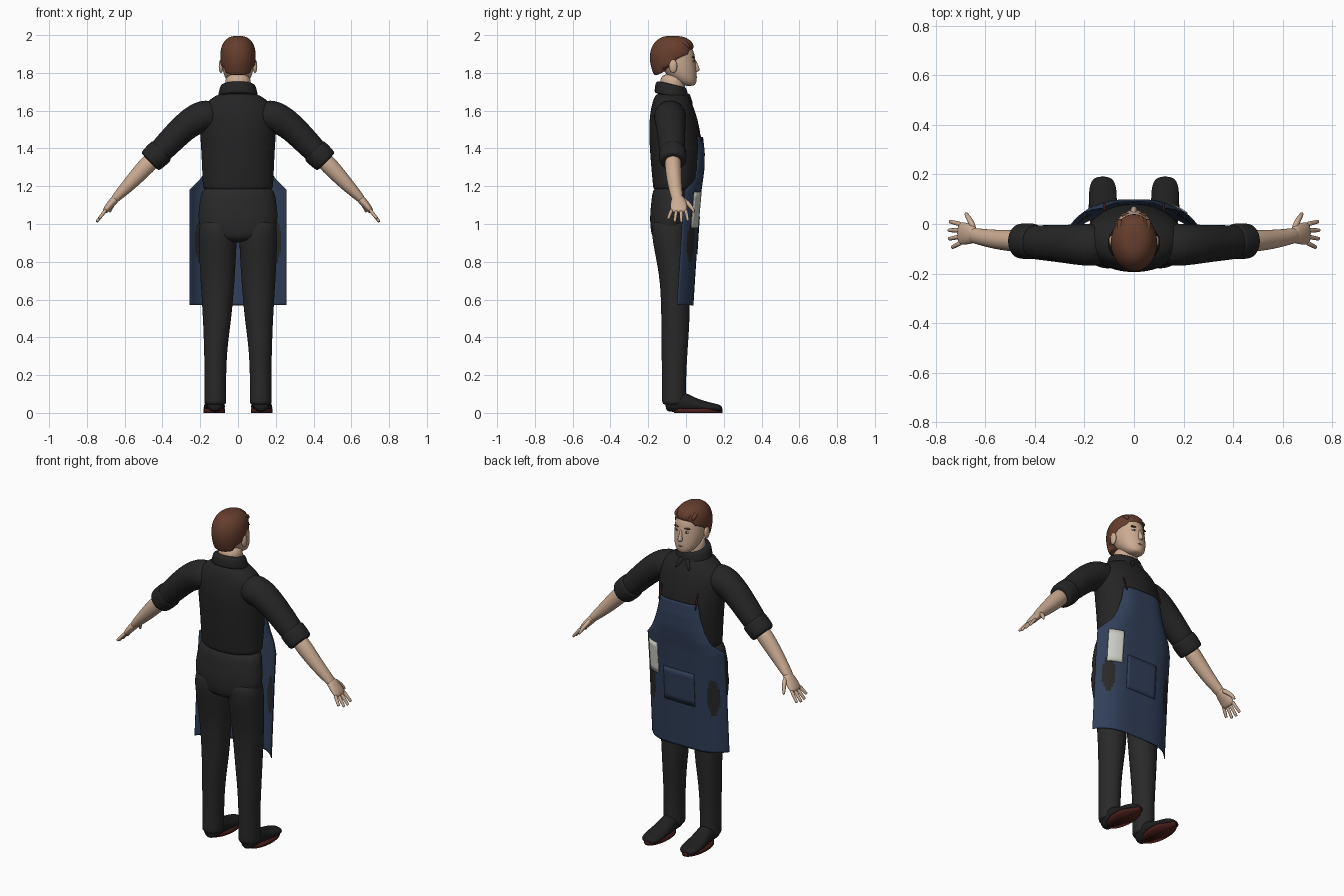
import bpy, bmesh, math
from mathutils import Vector

cube = bpy.data.objects.get("Cube")
if cube:
    bpy.data.objects.remove(cube, do_unlink=True)


def material(name, *rgb):
    m = bpy.data.materials.new(name)
    m.use_nodes = True
    m.diffuse_color = (*rgb, 1)
    bsdf = m.node_tree.nodes["Principled BSDF"]
    bsdf.inputs["Base Color"].default_value = (*rgb, 1)
    bsdf.inputs["Roughness"].default_value = 0.8
    return m


SHIRT = material("black shirt", .018, .018, .018)
TROUSERS = material("charcoal trousers", .022, .022, .022)
SHOE = material("black leather", .014, .014, .014)
MAROON = material("maroon", .07, .014, .011)
SKIN = material("skin", .60, .41, .29)
HAIR = material("brown hair", .13, .047, .026)
NAVY = material("navy cloth", .03, .05, .10)
PAPER = material("pale paper", .62, .64, .58)
WHITE = material("eye white", .6, .56, .5)
LIPS = material("lips", .40, .21, .15)


def finish(name, bm, mats, mirror=False, level=0):
    bmesh.ops.recalc_face_normals(bm, faces=bm.faces)
    mesh = bpy.data.meshes.new(name)
    bm.to_mesh(mesh)
    bm.free()
    ob = bpy.data.objects.new(name, mesh)
    bpy.context.collection.objects.link(ob)
    for m in mats:
        mesh.materials.append(m)
    mesh.shade_smooth()
    if mirror:
        ob.modifiers.new("Mirror", "MIRROR").use_mirror_merge = False
    if level:
        mod = ob.modifiers.new("Smooth", "SUBSURF")
        mod.levels = mod.render_levels = level
    return ob


def loft(name, sections, mat, side=(0, 1, 0), flat=None, mirror=False, n=16, level=2):
    """Skin elliptical rings (x, y, z, radius along side, other radius)."""
    bm = bmesh.new()
    side = Vector(side)
    mids = [Vector(s[:3]) for s in sections]
    rings = []
    for i, s in enumerate(sections):
        t = Vector(flat) if flat else mids[min(i + 1, len(mids) - 1)] - mids[max(i - 1, 0)]
        v = t.cross(side).normalized()
        u = v.cross(t).normalized()
        ring = []
        for k in range(n):
            a = math.tau * k / n
            ring.append(bm.verts.new(mids[i] + 1.025 * (u * s[3] * math.cos(a) + v * s[4] * math.sin(a))))
        rings.append(ring)
    for a, b in zip(rings, rings[1:]):
        for k in range(n):
            j = (k + 1) % n
            bm.faces.new((a[k], a[j], b[j], b[k]))
    bm.faces.new(rings[0])
    bm.faces.new(rings[-1])
    return finish(name, bm, [mat], mirror, level)


def tower(name, rows, mat, **kw):
    """Stack level rings given as (z, half width, back y, front y, centre x)."""
    secs = [((r[4] if len(r) > 4 else 0), (r[2] + r[3]) / 2, r[0], r[1], (r[3] - r[2]) / 2) for r in rows]
    return loft(name, secs, mat, side=(1, 0, 0), flat=(0, 0, 1), **kw)


def blob(name, loc, radii, mat, mirror=False):
    bm = bmesh.new()
    bmesh.ops.create_uvsphere(bm, u_segments=16, v_segments=10, radius=1)
    for v in bm.verts:
        v.co = Vector(loc) + v.co * Vector(radii)
    return finish(name, bm, [mat], mirror)


# Trousers
tower("trouser_hips", [(.90, .14, -.17, 0), (.96, .20, -.187, .01), (1.04, .213, -.192, .02),
                       (1.13, .20, -.182, .03), (1.22, .187, -.172, .045)], TROUSERS)
tower("trouser_legs", [(.04, .058, -.125, 0, .12), (.06, .058, -.127, 0, .12), (.2, .056, -.127, 0, .12),
                       (.36, .062, -.13, .01, .118), (.5, .075, -.13, .02, .11), (.7, .09, -.135, .02, .108),
                       (.85, .098, -.165, .02, .108), (.96, .102, -.185, .015, .107),
                       (1.04, .09, -.17, 0, .105)], TROUSERS, mirror=True)

# Shoes
loft("shoes", [(.122, -.11, .045, .03, .035), (.122, -.08, .055, .048, .05), (.122, -.01, .06, .047, .055),
               (.124, .05, .04, .053, .037), (.126, .12, .03, .058, .027), (.126, .17, .025, .05, .021),
               (.126, .192, .022, .028, .014)], SHOE, side=(1, 0, 0), flat=(0, 1, 0), mirror=True)
loft("shoe_soles", [(.126, .065, z, .056, .125) for z in (0, .022)], MAROON,
     side=(1, 0, 0), flat=(0, 0, 1), mirror=True, n=32, level=0)

# Shirt body, sleeves and collar
tower("shirt_body", [(1.17, .183, -.172, .05), (1.2, .186, -.174, .06), (1.3, .19, -.184, .078),
                     (1.42, .196, -.193, .085), (1.52, .204, -.196, .07), (1.61, .20, -.187, .045),
                     (1.66, .15, -.172, .02), (1.70, .085, -.155, 0)], SHIRT)
loft("sleeves", [(.1, -.085, 1.58, .085, .08), (.2, -.085, 1.573, .085, .086), (.285, -.08, 1.515, .076, .074),
                 (.38, -.075, 1.415, .07, .068), (.455, -.07, 1.34, .064, .06)], SHIRT, mirror=True)
loft("sleeve_cuffs", [(.40, -.07, 1.393, .066, .066), (.405, -.07, 1.388, .073, .073),
                      (.463, -.069, 1.333, .072, .07), (.468, -.069, 1.328, .062, .06)], SHIRT, mirror=True)
collar = tower("collar", [(1.67, .105, -.165, .015), (1.68, .106, -.167, .016), (1.73, .094, -.162, .005),
                          (1.742, .082, -.15, -.005)], SHIRT)
for v in collar.data.vertices:
    v.co.z -= (v.co.y + .07) * .22
loft("collar_tips", [(.012, .012, 1.69, .012, .008), (.03, .022, 1.665, .018, .006), (.045, .036, 1.63, .003, .003)],
     SHIRT, side=(1, 0, 0), mirror=True, n=8, level=1)

# Forearms and hands
loft("forearms", [(.43, -.07, 1.365, .044, .048), (.5, -.068, 1.292, .043, .046), (.58, -.06, 1.205, .037, .036),
                  (.64, -.048, 1.145, .031, .025), (.66, -.044, 1.122, .03, .02)], SKIN, mirror=True)
loft("palms", [(.635, -.045, 1.15, .03, .022), (.665, -.04, 1.115, .042, .022),
               (.695, -.038, 1.08, .046, .018), (.708, -.038, 1.06, .042, .012)], SKIN, mirror=True)
for i, length in enumerate((.9, 1, .97, .75)):
    y = -.002 - .024 * i
    spread = .012 - .011 * i
    path = [(.695 + .055 * t * length, y + spread * t, 1.08 - .07 * t * length, .011 - .003 * t, .011 - .003 * t)
            for t in (0, .5, .9, 1)]
    loft("fingers_%d" % (i + 1), path, SKIN, mirror=True, n=8, level=1)
loft("thumbs", [(.645, -.025, 1.135, .014, .016), (.66, .012, 1.11, .013, .013), (.675, .035, 1.08, .01, .01),
                (.68, .045, 1.06, .006, .006)], SKIN, side=(1, 0, 0), mirror=True, n=8, level=1)

# Head and face
tower("neck", [(1.64, .07, -.14, 0), (1.72, .068, -.135, -.005), (1.80, .07, -.14, -.01)], SKIN)
tower("head", [(1.73, .03, -.01, .045), (1.75, .055, -.05, .056), (1.785, .074, -.1, .058), (1.83, .083, -.13, .053),
               (1.87, .084, -.15, .049), (1.92, .083, -.16, .042), (1.96, .068, -.14, .01)], SKIN)
tower("nose", [(1.88, .007, .03, .048), (1.835, .011, .03, .068), (1.815, .017, .03, .078),
               (1.804, .013, .03, .062)], SKIN, n=8, level=1)
blob("ears", (.09, -.068, 1.835), (.012, .022, .036), SKIN, True)
blob("eyes", (.032, .036, 1.862), (.014, .008, .006), WHITE, True)
blob("irises", (.031, .041, 1.862), (.006, .005, .006), SHOE, True)
blob("eyebrows", (.033, .037, 1.884), (.02, .009, .005), HAIR, True)
blob("mouth", (0, .05, 1.778), (.023, .009, .006), LIPS)

# Hair shell cut along a slanted hairline, with combed locks
hair = tower("hair", [(1.75, .07, -.15, 0), (1.80, .084, -.175, .02), (1.85, .092, -.191, .035),
                      (1.90, .095, -.193, .042), (1.945, .088, -.18, .042), (1.98, .064, -.15, .02),
                      (1.997, .03, -.11, -.03)], HAIR)
bm = bmesh.new()
bm.from_mesh(hair.data)
cut = bmesh.ops.bisect_plane(bm, geom=bm.verts[:] + bm.edges[:] + bm.faces[:], plane_co=(0, .04, 1.92),
                             plane_no=(0, .74, -1), clear_outer=True)
rim = [e for e in cut["geom_cut"] if isinstance(e, bmesh.types.BMEdge)]
bmesh.ops.holes_fill(bm, edges=rim)
bm.to_mesh(hair.data)
bm.free()
hair.data.shade_smooth()
for i in range(5):
    x = (i - 2) * .026
    drop = 7 * x * x
    loft("hair_lock_%d" % (i + 1),
         [(x * 1.1, .036 - drop, 1.93, .006, .008), (x * 1.1, .028 - drop, 1.96 - drop / 2, .016, .012),
          (x, -.02, 1.983 - drop, .016, .012), (x * .8, -.1, 1.986 - drop, .012, .01),
          (x * .6, -.14, 1.965 - drop, .004, .004)], HAIR, side=(1, 0, 0), n=8, level=1)

# Apron profile: height, half width, front y, wrap strength
APRON = [(1.46, .125, .088, 110), (1.38, .14, .097, 90), (1.3, .165, .096, 50), (1.25, .19, .09, 30),
         (1.235, .2, .088, 25), (1.18, .255, .08, 20), (1, .255, .064, 20), (.57, .255, .037, 20)]


def apron_at(z):
    for a, b in zip(APRON, APRON[1:]):
        if z >= b[0] - 1e-6:
            t = (a[0] - z) / (a[0] - b[0])
            return [p + (q - p) * t for p, q in zip(a, b)]
    return APRON[-1]


def sheet(name, z_top, z_bottom, mats, span=None, lift=0, rows=70, cols=60, rule=None):
    """Cloth panel that follows the apron surface."""
    bm = bmesh.new()
    grid = []
    for r in range(rows + 1):
        z = z_top + (z_bottom - z_top) * r / rows
        _, w, front, wrap = apron_at(z)
        lo, hi = span or (-w, w)
        xs = [lo + (hi - lo) * c / cols for c in range(cols + 1)]
        grid.append([bm.verts.new((x, front - wrap * x ** 4 + lift, z)) for x in xs])
    for a, b in zip(grid, grid[1:]):
        for c in range(cols):
            f = bm.faces.new((a[c], a[c + 1], b[c + 1], b[c]))
            if rule and rule(f.calc_center_median()):
                f.material_index = 1
    ob = finish(name, bm, mats)
    mod = ob.modifiers.new("Thickness", "SOLIDIFY")
    mod.thickness = .005
    mod.offset = 0
    return ob


# Apron with dark side openings, pocket and tucked paper
sheet("apron", 1.46, .57, [NAVY, TROUSERS],
      rule=lambda p: ((abs(p.x) - .2) / .03) ** 2 + ((p.z - .91) / .11) ** 2 < 1)
sheet("apron_pocket", 1.04, .84, [NAVY], span=(-.1, .1), lift=.004, rows=6, cols=12)
sheet("tucked_paper", 1.17, .98, [PAPER], span=(.135, .215), lift=.008, rows=6, cols=8)
loft("apron_straps", [(.12, .084, 1.43, .004, .006), (.12, .075, 1.47, .004, .006), (.12, .052, 1.53, .004, .006)],
     MAROON, mirror=True, n=8, level=1)
